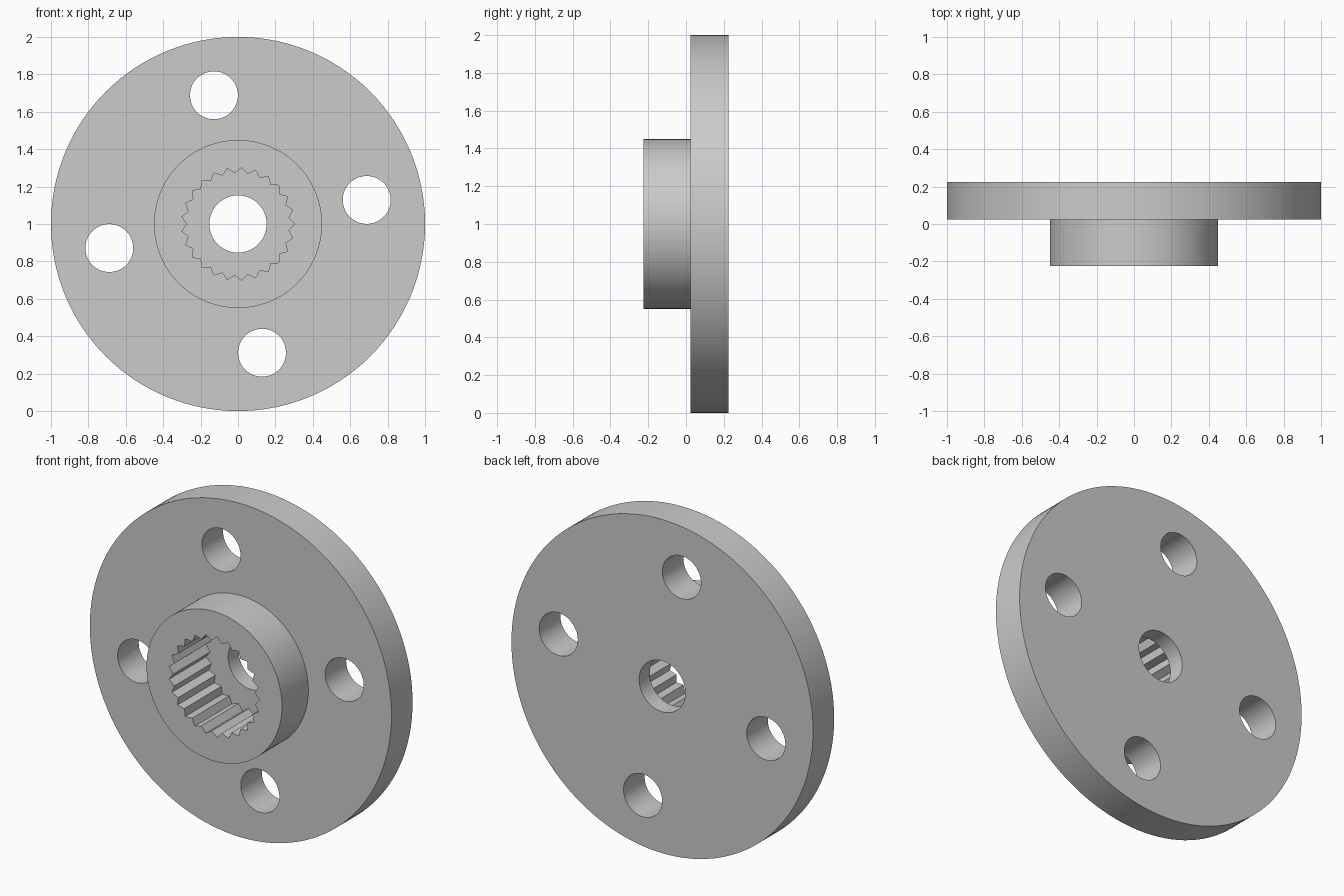
import bpy, bmesh
from math import sin, cos, tau, radians

cube = bpy.data.objects.get("Cube")
if cube:
    bpy.data.objects.remove(cube, do_unlink=True)

CENTRE_Z = 1.0
FRONT, STEP, FLOOR, BACK = -0.225, 0.025, 0.125, 0.225
TEETH = 25

grey = bpy.data.materials.new("plain grey")
grey.use_nodes = True
colour = (0.6, 0.6, 0.6, 1)
grey.diffuse_color = colour
grey.node_tree.nodes["Principled BSDF"].inputs["Base Color"].default_value = colour


def circle(radius, sides=128):
    return [(radius * cos(tau * i / sides), radius * sin(tau * i / sides))
            for i in range(sides)]


def splined(outer, inner, teeth):
    """Zigzag outline with one groove tip on the +x axis."""
    return [(r * cos(tau * i / (2 * teeth)), r * sin(tau * i / (2 * teeth)))
            for i in range(2 * teeth) for r in [inner if i % 2 else outer]]


def loft(name, sections, x=0, z=0):
    """Solid running along y through (outline, y) sections, capped at both ends."""
    bm = bmesh.new()
    rings = [[bm.verts.new((x + px, y, CENTRE_Z + z + pz)) for px, pz in outline]
             for outline, y in sections]
    for a, b in zip(rings, rings[1:]):
        for i in range(len(a)):
            j = (i + 1) % len(a)
            bm.faces.new((a[i], a[j], b[j], b[i]))
    bm.faces.new(rings[0])
    bm.faces.new(rings[-1])
    bmesh.ops.recalc_face_normals(bm, faces=bm.faces)
    mesh = bpy.data.meshes.new(name)
    bm.to_mesh(mesh)
    bm.free()
    mesh.materials.append(grey)
    obj = bpy.data.objects.new(name, mesh)
    bpy.context.collection.objects.link(obj)
    return obj


# Round plate with a raised hub on its front
body = loft("flanged_hub", [(circle(0.449), FRONT), (circle(0.449), STEP),
                            (circle(1.0), STEP), (circle(1.0), BACK)])

# Toothed socket from the front, through bore, and four bolt holes
cutters = [
    loft("socket_cutter", [(splined(0.302, 0.272, TEETH), y)
                           for y in (FRONT - 0.1, FLOOR)]),
    loft("bore_cutter", [(circle(0.153, 64), y) for y in (0, BACK + 0.1)]),
]
for k in range(4):
    angle = radians(10.6) + k * tau / 4
    cutters.append(loft("bolt_hole_cutter",
                        [(circle(0.128, 64), y) for y in (STEP - 0.1, BACK + 0.1)],
                        0.7 * cos(angle), 0.7 * sin(angle)))

bpy.ops.object.select_all(action='DESELECT')
bpy.context.view_layer.objects.active = body
body.select_set(True)
for cutter in cutters:
    cutter.hide_render = True
    cut = body.modifiers.new(cutter.name, 'BOOLEAN')
    cut.operation = 'DIFFERENCE'
    cut.solver = 'EXACT'
    cut.object = cutter
    bpy.ops.object.modifier_apply(modifier=cut.name)
    bpy.data.objects.remove(cutter, do_unlink=True)

# Smooth round walls, crisp rims and teeth
bpy.ops.object.shade_smooth_by_angle(angle=radians(30))
